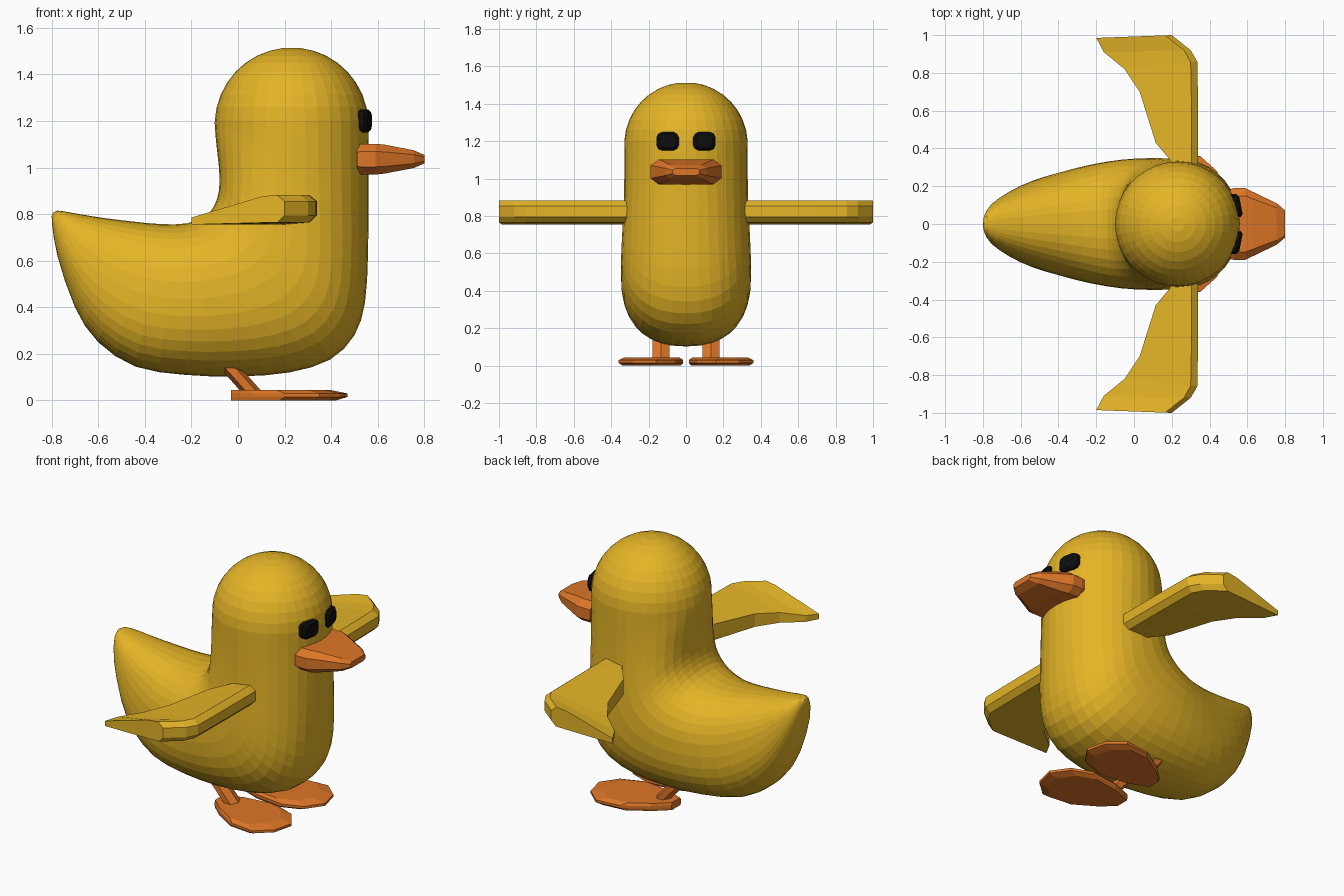
import bpy, bmesh
from math import sin, cos, pi, radians
from mathutils import Vector

if "Cube" in bpy.data.objects:
    bpy.data.objects.remove(bpy.data.objects["Cube"])


def material(name, rgb):
    m = bpy.data.materials.new(name)
    m.use_nodes = True
    m.diffuse_color = (*rgb, 1)
    bsdf = next(n for n in m.node_tree.nodes if n.type == "BSDF_PRINCIPLED")
    bsdf.inputs["Base Color"].default_value = (*rgb, 1)
    bsdf.inputs["Roughness"].default_value = 0.7
    return m


yellow = material("yellow", (0.78, 0.46, 0.02))
orange = material("orange", (0.73, 0.18, 0.02))
black = material("black", (0.004, 0.004, 0.004))


def loft(name, rings, mat, side=1):
    """Skin a list of closed point rings and cap both ends; side mirrors y."""
    bm = bmesh.new()
    loops = [[bm.verts.new((x, y * side, z)) for x, y, z in r] for r in rings]
    n = len(loops[0])
    for a, b in zip(loops, loops[1:]):
        for i in range(n):
            j = (i + 1) % n
            bm.faces.new((a[i], a[j], b[j], b[i]))
    bm.faces.new(loops[0])
    bm.faces.new(loops[-1])
    bmesh.ops.recalc_face_normals(bm, faces=bm.faces)
    mesh = bpy.data.meshes.new(name)
    bm.to_mesh(mesh)
    bm.free()
    mesh.materials.append(mat)
    obj = bpy.data.objects.new(name, mesh)
    bpy.context.collection.objects.link(obj)
    return obj


def power(v, e):
    return abs(v) ** e * (1 if v >= 0 else -1)


# Body: fan of rings from tail to neck (back x, z, belly x, z, half width)
spine = [
    (-0.795, 0.805, -0.80, 0.79, 0.012),
    (-0.775, 0.815, -0.798, 0.755, 0.05),
    (-0.71, 0.805, -0.775, 0.62, 0.11),
    (-0.59, 0.785, -0.70, 0.40, 0.175),
    (-0.45, 0.768, -0.60, 0.25, 0.23),
    (-0.33, 0.757, -0.44, 0.145, 0.275),
    (-0.22, 0.76, -0.23, 0.11, 0.315),
    (-0.14, 0.79, 0, 0.103, 0.34),
    (-0.10, 0.84, 0.22, 0.12, 0.348),
    (-0.082, 0.90, 0.395, 0.175, 0.348),
    (-0.08, 0.97, 0.50, 0.28, 0.345),
    (-0.086, 1.04, 0.545, 0.42, 0.34),
    (-0.094, 1.11, 0.558, 0.62, 0.333),
    (-0.098, 1.16, 0.56, 0.85, 0.33),
    (-0.10, 1.19, 0.56, 1.10, 0.33),
]
# Head: dome of shrinking level rings
for k in range(0, 9):
    a = radians(10 * k + 3)
    r, z = 0.33 * cos(a), 1.185 + 0.33 * sin(a)
    spine.append((0.23 - r, z, 0.23 + r, z, r))

# Smooth in-between rings along the tail, belly and neck
fine = []
for i in range(len(spine) - 1):
    fine.append(spine[i])
    if 0 < i < 14:
        p = [Vector(spine[i + k]) for k in (-1, 0, 1, 2)]
        fine.append(tuple((9 * (p[1] + p[2]) - p[0] - p[3]) / 16))
fine.append(spine[-1])

SEG = 36
rings = []
for i, (bx, bz, fx, fz, w) in enumerate(fine):
    e = 0.85 if i < 20 else min(1, 0.85 + 0.02 * (i - 19))
    ring = []
    for s in range(SEG):
        a = 2 * pi * s / SEG
        c, d = power(cos(a), e), power(sin(a), e)
        ring.append(((bx + fx) / 2 + c * (fx - bx) / 2, w * d,
                     (bz + fz) / 2 + c * (fz - bz) / 2))
    rings.append(ring)
loft("body", rings, yellow)

# Beak: flattened octagon tapering forward (x, half width, half height)
rings = []
for x, w, h in [(0.51, 0.185, 0.06), (0.53, 0.19, 0.066), (0.59, 0.19, 0.066),
                (0.63, 0.17, 0.062), (0.755, 0.11, 0.038), (0.80, 0.072, 0.018)]:
    corners = [(1, 0.5), (0.78, 1), (-0.78, 1), (-1, 0.5)]
    corners += [(-a, -b) for a, b in corners]
    rings.append([(x, w * a, 1.036 + h * b) for a, b in corners])
loft("beak", rings, orange)

# Wing stations: y at trailing edge, y at leading edge, trailing x, leading x
wing = [(0.25, 0.25, 0.21, 0.335), (0.34, 0.33, 0.19, 0.34),
        (0.43, 0.43, 0.115, 0.34), (0.70, 0.70, 0.03, 0.338),
        (0.82, 0.86, -0.05, 0.335), (0.91, 0.92, -0.16, 0.30),
        (0.985, 1.0, -0.20, 0.20)]
# Foot outline, heel first, running round the inner side
foot = [(-0.03, 0.18), (-0.03, 0.09), (0.10, 0.04), (0.28, 0.015),
        (0.40, 0.06), (0.47, 0.16), (0.44, 0.28), (0.35, 0.36),
        (0.20, 0.345), (0.06, 0.26)]

for label, side in (("left", 1), ("right", -1)):
    rings = []
    for yt, yl, t, l in wing:
        top = 0.785 + (t + 0.2) * 0.21
        section = [(t, 0.755), (t, top), (max(l - 0.1, t + 0.02), 0.875),
                   (l - 0.035, 0.883), (l, 0.855), (l, 0.795), (l - 0.03, 0.765)]
        rings.append([(x, yt + (yl - yt) * (x - t) / (l - t), z)
                      for x, z in section])
    loft(label + "_wing", rings, yellow, side)

    rings = []
    for scale, z in ((0.9, 0), (1, 0.015), (1, 0.03), (0.85, 0.045)):
        rings.append([(-0.03 + (x + 0.03) * scale, 0.15 + (y - 0.15) * scale,
                       z) for x, y in foot])
    loft(label + "_foot", rings, orange, side)

    # Leg: slanted six-sided peg from heel up into the belly
    rings = [[(cx + 0.045 * cos(k * pi / 3), 0.133 + 0.052 * sin(k * pi / 3), z)
              for k in range(6)] for cx, z in ((0.065, 0.03), (-0.06, 0.17))]
    loft(label + "_leg", rings, orange, side)

    # Eye: chamfered rounded block turned slightly outward
    rings = []
    for x, scale in ((0.51, 0.8), (0.528, 1), (0.553, 1), (0.566, 0.75)):
        corners = [(1, 0.45), (0.85, 0.8), (0.5, 1), (-0.5, 1), (-0.85, 0.8),
                   (-1, 0.45)]
        corners += [(-a, -b) for a, b in corners]
        rings.append([(x - 0.2 * 0.06 * a * scale, 0.098 + 0.06 * a * scale,
                       1.2 + 0.05 * b * scale) for a, b in corners])
    loft(label + "_eye", rings, black, side)
